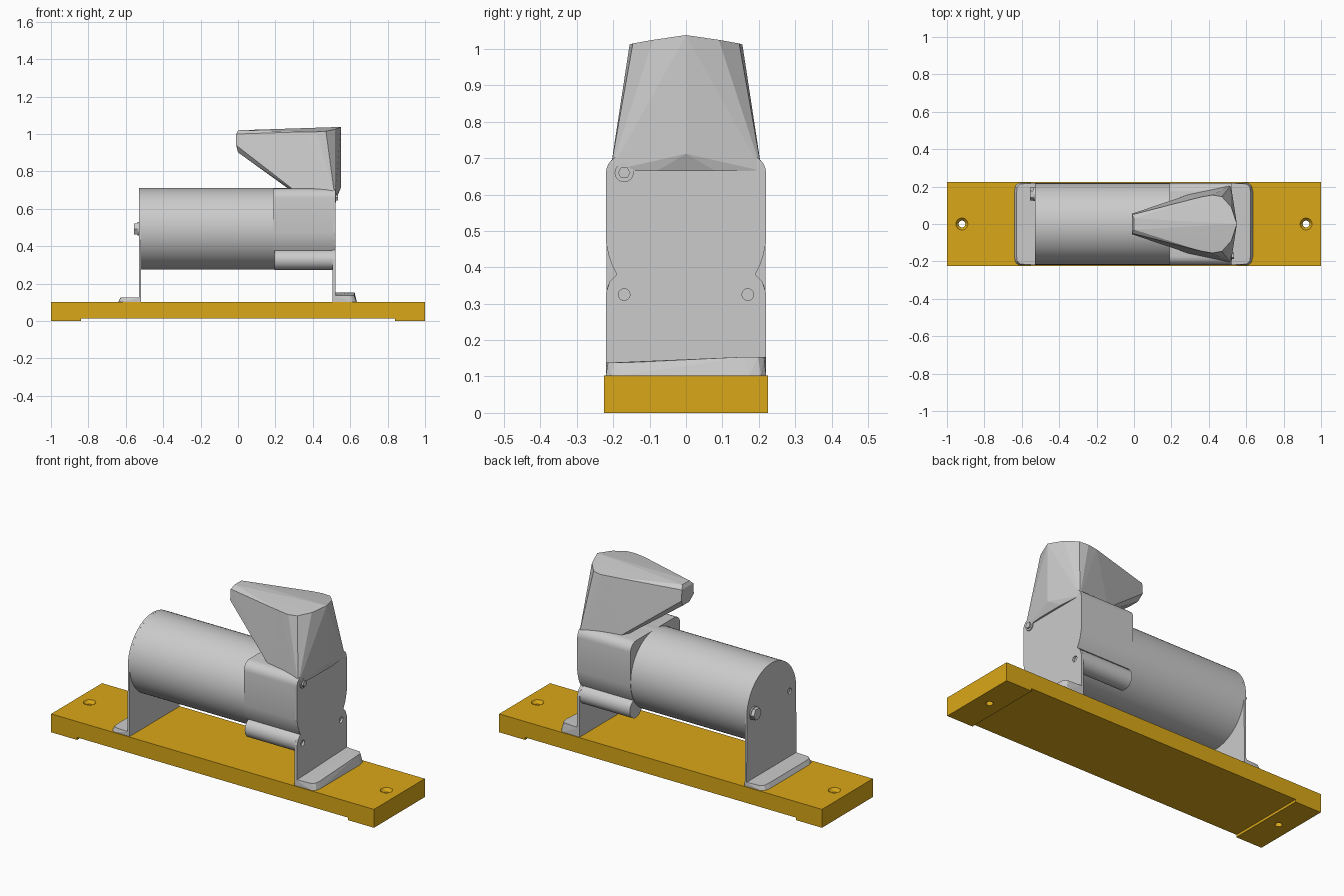
import bpy, bmesh, math
from mathutils import Vector, Matrix

if "Cube" in bpy.data.objects:
    bpy.data.objects.remove(bpy.data.objects["Cube"])


def finish(name, bm, smooth=None):
    bmesh.ops.recalc_face_normals(bm, faces=bm.faces[:])
    me = bpy.data.meshes.new(name)
    bm.to_mesh(me)
    bm.free()
    ob = bpy.data.objects.new(name, me)
    bpy.context.collection.objects.link(ob)
    if smooth:
        select(ob)
        bpy.ops.object.shade_smooth_by_angle(angle=math.radians(smooth))
    return ob


def select(ob):
    bpy.ops.object.select_all(action='DESELECT')
    ob.select_set(True)
    bpy.context.view_layer.objects.active = ob


def prism(name, pts, to3d, lo, hi, smooth=None):
    """Extrude a closed 2D outline from lo to hi."""
    bm = bmesh.new()
    a = [bm.verts.new(to3d(u, v, lo)) for u, v in pts]
    b = [bm.verts.new(to3d(u, v, hi)) for u, v in pts]
    n = len(pts)
    bm.faces.new(a)
    bm.faces.new(b)
    for i in range(n):
        bm.faces.new((a[i], a[(i + 1) % n], b[(i + 1) % n], b[i]))
    return finish(name, bm, smooth)


def along_x(u, v, t):
    return (t, u, v)


def along_y(u, v, t):
    return (u, t, v)


def rod(name, x0, x1, y, z, r, n=32, smooth=35):
    pts = [(y + r * math.cos(2 * math.pi * i / n), z + r * math.sin(2 * math.pi * i / n))
           for i in range(n)]
    return prism(name, pts, along_x, x0, x1, smooth)


def hull(name, pts):
    bm = bmesh.new()
    for p in pts:
        bm.verts.new(p)
    res = bmesh.ops.convex_hull(bm, input=bm.verts[:])
    junk = {g for g in res['geom_interior'] if isinstance(g, bmesh.types.BMVert)}
    bmesh.ops.delete(bm, geom=list(junk), context='VERTS')
    return finish(name, bm)


def mirror(half):
    return half + [(-u, v) for u, v in reversed(half) if abs(u) > 1e-6]


def arc(cy, cz, r, a0, a1, n):
    return [(cy + r * math.cos(math.radians(a0 + (a1 - a0) * i / n)),
             cz + r * math.sin(math.radians(a0 + (a1 - a0) * i / n))) for i in range(n + 1)]


def cut(ob, cutter):
    m = ob.modifiers.new("cut", 'BOOLEAN')
    m.operation = 'DIFFERENCE'
    m.solver = 'EXACT'
    m.object = cutter
    select(ob)
    bpy.ops.object.modifier_apply(modifier=m.name)
    bpy.data.objects.remove(cutter)


def cone_z(x, z0, z1, r0, r1):
    bm = bmesh.new()
    bmesh.ops.create_cone(bm, cap_ends=True, segments=24, radius1=r0, radius2=r1,
                          depth=z1 - z0, matrix=Matrix.Translation((x, 0, (z0 + z1) / 2)))
    return finish("cutter", bm)


TOP, AX, R = 0.103, 0.493, 0.218

# wooden base with shallow underside recess and countersunk holes
base = prism("base_board", [(-1, 0), (-0.84, 0), (-0.84, 0.014), (0.84, 0.014), (0.84, 0),
                            (1, 0), (1, TOP), (-1, TOP)], along_y, -0.225, 0.225)
for x in (-0.92, 0.92):
    cut(base, cone_z(x, -0.05, 0.2, 0.018, 0.018))
    cut(base, cone_z(x, 0.085, 0.121, 0.018, 0.046))
mat = bpy.data.materials.new("yellow_wood")
mat.diffuse_color = (0.70, 0.39, 0.009, 1)
mat.use_nodes = True
mat.node_tree.nodes["Principled BSDF"].inputs["Base Color"].default_value = mat.diffuse_color
base.data.materials.append(mat)

# motor barrel
rod("motor_barrel", -0.522, 0.508, 0, AX, R, 72)

# gearbox housing: rounded top, waist curving in to the barrel
upper = [(0, 0.709)] + arc(0.17, 0.659, 0.05, 90, 0, 6) + [(0.22, 0.47), (0.213, 0.435),
                                                           (0.203, 0.405), (0.19, 0.38)]
prism("gearbox_housing", mirror(upper), along_x, 0.19, 0.508, 35)

# lower gearbox tubes
for s, side in ((-1, "front"), (1, "back")):
    rod("lower_tube_" + side, 0.195, 0.508, s * 0.165, 0.328, 0.054)

# right end plate
plate = prism("right_end_plate", mirror(upper + [(0.21, 0.36), (0.22, 0.33), (0.22, TOP)]),
              along_x, 0.505, 0.52)
for y in (-0.17, 0.17):
    cut(plate, rod("cutter", 0.45, 0.6, y, 0.325, 0.016, 20, None))

# left end plate with arched top
plate = prism("left_end_plate", mirror(arc(0, AX, R, 90, 0, 24) + [(0.22, TOP)]),
              along_x, -0.53, -0.518)
cut(plate, rod("cutter", -0.6, -0.45, -0.16, AX, 0.016, 20, None))


# bent feet with clipped outer corners
def foot(name, s, x0, x1, z_front, z_back):
    pts = []
    for y, z in ((-0.22, z_front), (0.22, z_back)):
        k = 1 if y > 0 else -1
        for x, yy, inset in ((x0, y, 0), (x1 - 0.025, y, 0.006), (x1 - 0.007, y - k * 0.014, 0.008),
                             (x1, y - k * 0.045, 0.012)):
            pts.append((s * x, yy, TOP))
            pts.append((s * (x - inset), yy - k * inset, z))
    return hull(name, pts)


foot("left_foot", -1, 0.518, 0.64, 0.127, 0.127)
foot("right_foot", 1, 0.508, 0.635, 0.138, 0.154)

# hopper: faceted teardrop top narrowing to the housing
half = [(-0.01, 0.05, 1.0), (-0.01, 0.055, 0.94), (0.0, 0.03, 0.902), (0.0, 0.03, 1.02),
        (0.36, 0.145, 1.012), (0.42, 0.155, 1.012), (0.47, 0.146, 1.015), (0.52, 0.09, 1.025),
        (0.28, 0.12, 0.70), (0.30, 0.16, 0.70), (0.518, 0.208, 0.665), (0.53, 0.08, 0.665)]
pts = [(x, s * y, z) for x, y, z in half for s in (-1, 1)]
hull("feed_hopper", pts + [(0.55, 0, 1.038), (0.55, 0, 0.712)])

# bolts
rod("left_bolt_washer", -0.537, -0.528, 0.16, AX, 0.036, 24)
rod("left_bolt_head", -0.556, -0.535, 0.16, AX, 0.034, 6, None)
rod("right_screw_washer", 0.515, 0.525, -0.17, 0.66, 0.026, 24)
rod("right_screw_head", 0.522, 0.534, -0.17, 0.66, 0.017, 6, None)
